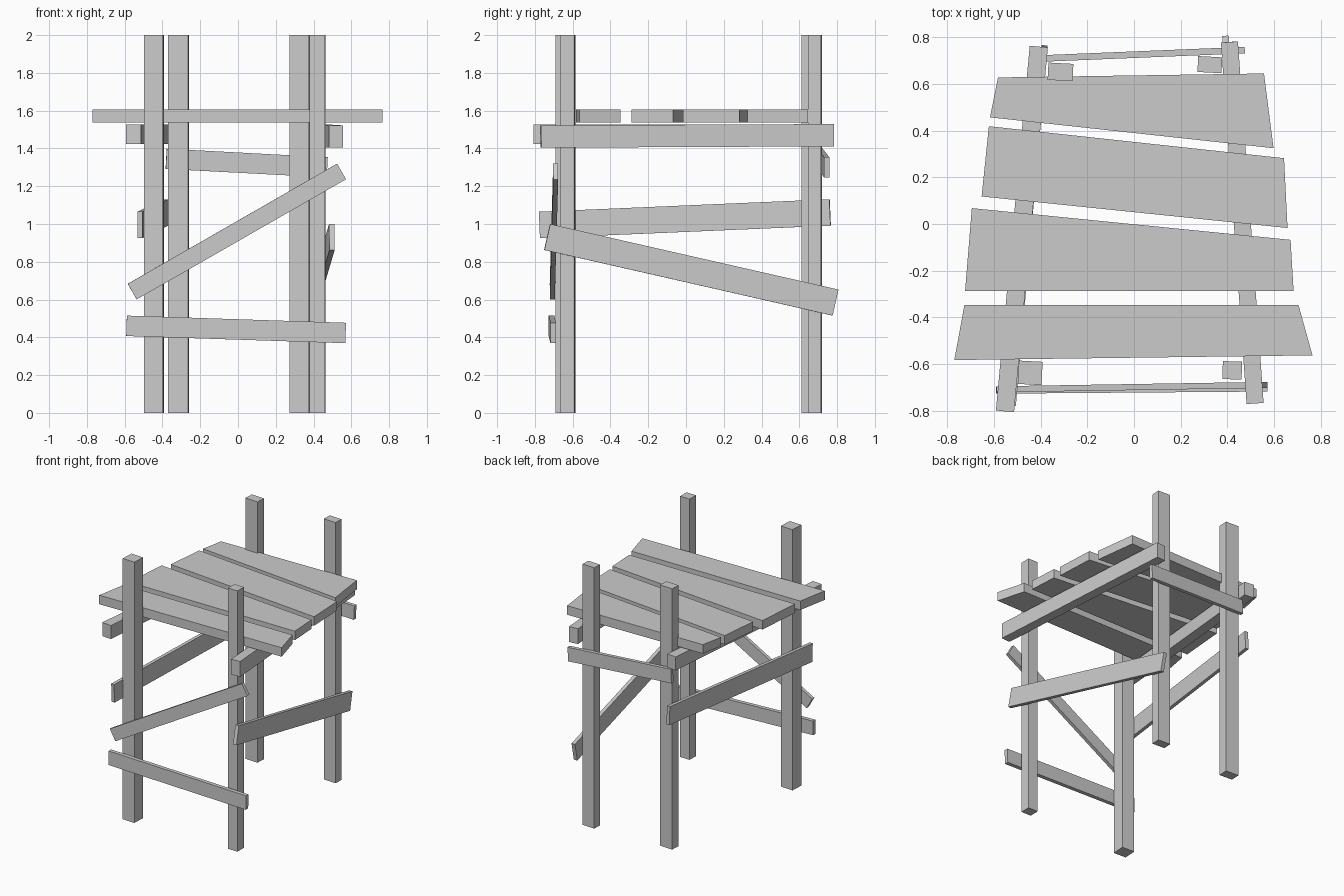
import bpy
from math import radians
from mathutils import Vector

if "Cube" in bpy.data.objects:
    bpy.data.objects.remove(bpy.data.objects["Cube"])


def prism(name, bottom, top):
    """Closed solid between two matching four-point loops."""
    n = len(bottom)
    faces = [tuple(reversed(range(n))), tuple(range(n, 2 * n))]
    faces += [(i, (i + 1) % n, n + (i + 1) % n, n + i) for i in range(n)]
    mesh = bpy.data.meshes.new(name)
    mesh.from_pydata([tuple(v) for v in list(bottom) + list(top)], [], faces)
    obj = bpy.data.objects.new(name, mesh)
    bpy.context.collection.objects.link(obj)
    return obj


def board(name, start, end, thick, height):
    """Straight timber between two end centres, kept upright."""
    a, b = Vector(start), Vector(end)
    d = (b - a).normalized()
    side = d.cross(Vector((0, 0, 1))).normalized()
    up = side.cross(d)
    s, u = side * thick / 2, up * height / 2
    ring = [-s - u, s - u, s + u, -s + u]
    ring.reverse()
    obj = prism(name, [a + r for r in ring], [b + r for r in ring])
    return obj


def post(name, x, y, w, d, turn):
    """Vertical square post, slightly turned about its own axis."""
    c = [(-w / 2, -d / 2), (w / 2, -d / 2), (w / 2, d / 2), (-w / 2, d / 2)]
    obj = prism(name, [(px, py, 0) for px, py in c], [(px, py, 2) for px, py in c])
    obj.location = (x, y, 0)
    obj.rotation_euler.z = radians(turn)


# Four corner posts
post("front_left_post", -0.445, -0.638, 0.102, 0.100, -3)
post("front_right_post", 0.421, -0.627, 0.082, 0.077, -1)
post("back_left_post", -0.315, 0.652, 0.107, 0.074, -3)
post("back_right_post", 0.325, 0.683, 0.103, 0.068, -3)

# Side beams under the deck
board("left_beam", (-0.553, -0.803, 1.475), (-0.408, 0.760, 1.475), 0.078, 0.104)
board("right_beam", (0.519, -0.769, 1.463), (0.409, 0.780, 1.470), 0.073, 0.118)

# Uneven deck planks, front to back
planks = [
    [(-0.77, -0.583), (0.765, -0.563), (0.705, -0.347), (-0.727, -0.347)],
    [(-0.724, -0.288), (0.684, -0.288), (0.671, -0.068), (-0.695, 0.068)],
    [(-0.653, 0.118), (0.658, -0.017), (0.643, 0.282), (-0.622, 0.419)],
    [(-0.617, 0.457), (0.598, 0.325), (0.557, 0.645), (-0.583, 0.628)],
]
for i, outline in enumerate(planks):
    prism(f"deck_plank_{i + 1}",
          [(x, y, 1.537) for x, y in outline],
          [(x, y, 1.606) for x, y in outline])

# Front braces
board("front_rail", (-0.59, -0.712, 0.461), (0.57, -0.703, 0.423), 0.03, 0.108)
board("front_diagonal", (-0.56, -0.708, 0.642), (0.548, -0.690, 1.278), 0.026, 0.095)

# Back brace
board("back_rail", (-0.38, 0.710, 1.345), (0.472, 0.745, 1.300), 0.028, 0.107)

# Side braces
board("right_brace", (0.497, -0.735, 0.931), (0.393, 0.791, 0.584), 0.028, 0.141)
board("left_brace", (-0.519, -0.775, 0.995), (-0.383, 0.763, 1.061), 0.026, 0.140)
